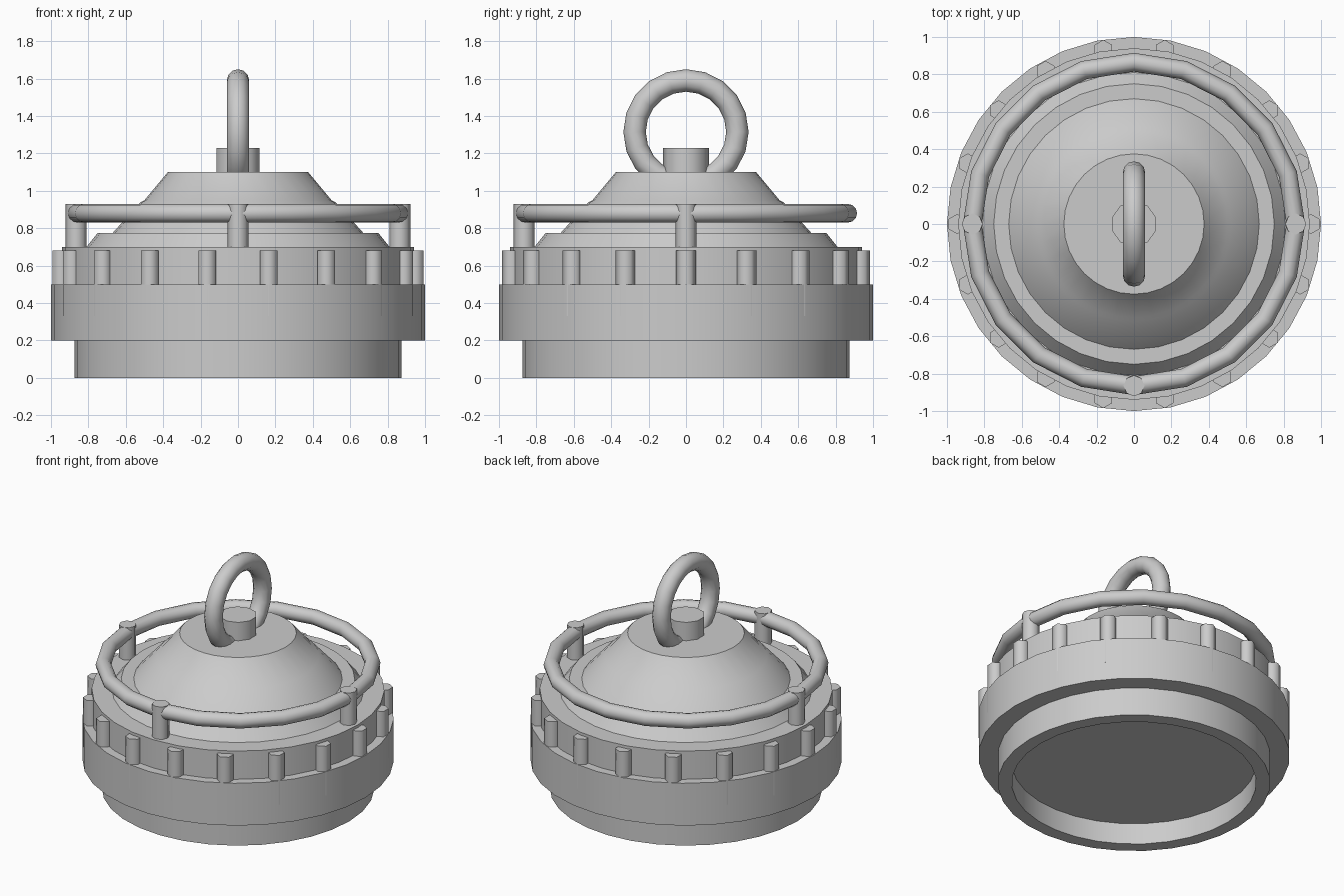
import bpy, bmesh
from math import sin, cos, pi, radians
from mathutils import Matrix

cube = bpy.data.objects.get("Cube")
if cube:
    bpy.data.objects.remove(cube, do_unlink=True)

grey = bpy.data.materials.new("light grey metal")
grey.use_nodes = True
colour = (0.6, 0.6, 0.6, 1)
grey.diffuse_color = colour
grey.node_tree.nodes["Principled BSDF"].inputs["Base Color"].default_value = colour


def finish(obj, name, angle=35):
    obj.name = name
    obj.data.materials.append(grey)
    bpy.ops.object.select_all(action="DESELECT")
    obj.select_set(True)
    bpy.context.view_layer.objects.active = obj
    bpy.ops.object.shade_smooth_by_angle(angle=radians(angle))
    return obj


def lathe(name, profile, sides=32):
    """Spin a (radius, height) profile into a closed solid."""
    bm = bmesh.new()
    rings = []
    for r, z in profile:
        rings.append([bm.verts.new((r * sin(2 * pi * i / sides), r * cos(2 * pi * i / sides), z))
                      for i in range(sides)])
    for low, high in zip(rings, rings[1:]):
        for i in range(sides):
            j = (i + 1) % sides
            bm.faces.new((low[i], low[j], high[j], high[i]))
    bm.faces.new(rings[0])
    bm.faces.new(rings[-1])
    bmesh.ops.recalc_face_normals(bm, faces=bm.faces)
    mesh = bpy.data.meshes.new(name)
    bm.to_mesh(mesh)
    bm.free()
    obj = bpy.data.objects.new(name, mesh)
    bpy.context.collection.objects.link(obj)
    return finish(obj, name)


def pegs(name, places, radius, bottom, top, sides):
    """Upright prisms standing at each (x, y), joined as one part."""
    bm = bmesh.new()
    for x, y in places:
        new = bmesh.ops.create_cone(bm, cap_ends=True, segments=sides, radius1=radius,
                                    radius2=radius, depth=top - bottom)["verts"]
        bmesh.ops.translate(bm, verts=new, vec=(x, y, (bottom + top) / 2))
    mesh = bpy.data.meshes.new(name)
    bm.to_mesh(mesh)
    bm.free()
    obj = bpy.data.objects.new(name, mesh)
    bpy.context.collection.objects.link(obj)
    return finish(obj, name, 62)


def hoop(name, major, minor, z, sides, rotation=(0, 0, 0)):
    bpy.ops.mesh.primitive_torus_add(major_radius=major, minor_radius=minor, major_segments=sides,
                                     minor_segments=12, location=(0, 0, z), rotation=rotation)
    return finish(bpy.context.object, name, 40)


# Lower housing with the recessed underside
lathe("housing", [(0.785, 0.15), (0.785, 0), (0.875, 0), (0.875, 0.2),
                  (1, 0.2), (1, 0.5), (0.94, 0.5), (0.94, 0.7), (0.8, 0.7)])

# Stepped conical cap
lathe("cap", [(0.81, 0.69), (0.81, 0.7), (0.75, 0.775), (0.67, 0.775), (0.52, 0.94),
              (0.5, 0.95), (0.375, 1.1)])

# Grip lugs around the collar
lugs = [(0.945 * cos(i * pi / 9), 0.945 * sin(i * pi / 9)) for i in range(18)]
pegs("grip_lugs", lugs, 0.054, 0.33, 0.68, 6)

# Guard hoop on three posts, open at the back
pegs("guard_posts", [(-0.865, 0), (0.865, 0), (0, -0.865)], 0.056, 0.68, 0.93, 8)
hoop("guard_hoop", 0.865, 0.05, 0.88, 20)

# Hanging eye and its boss
pegs("eye_boss", [(0, 0)], 0.122, 1.08, 1.23, 10)
hoop("hanging_eye", 0.275, 0.06, 1.315, 20, (0, pi / 2, 0))
